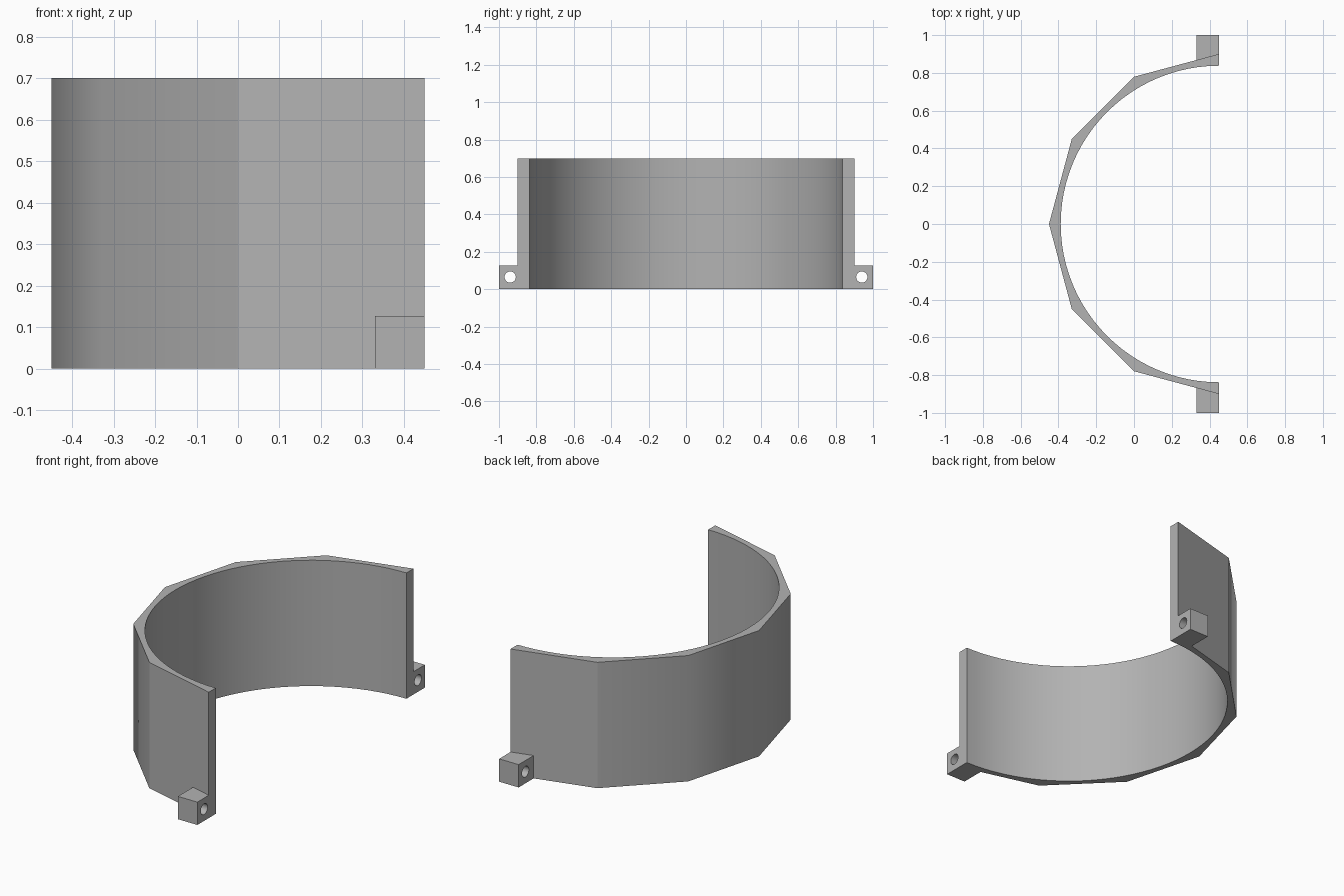
import bpy
import bmesh
from math import cos, sin, pi, radians

cube = bpy.data.objects.get("Cube")
if cube:
    bpy.data.objects.remove(cube, do_unlink=True)

AXIS_X = 0.45      # centre of the arc, also the plane of the open ends
OUTER_R, INNER_R = 0.9, 0.838
HEIGHT, LUG_HEIGHT = 0.7, 0.127
LUG_X = 0.33

grey = bpy.data.materials.new("plain grey")
grey.use_nodes = True
colour = (0.45, 0.45, 0.45, 1)
grey.diffuse_color = colour
grey.node_tree.nodes["Principled BSDF"].inputs["Base Color"].default_value = colour


def arc(radius, steps):
    """Points of the half circle that bulges towards -x."""
    angles = [pi / 2 + pi * i / steps for i in range(steps + 1)]
    return [(AXIS_X + radius * cos(a), radius * sin(a)) for a in angles]


def prism(name, outline, height):
    """Extrude a plan outline upwards from the ground."""
    bm = bmesh.new()
    base = bm.faces.new([bm.verts.new((x, y, 0)) for x, y in outline])
    top = bmesh.ops.extrude_face_region(bm, geom=[base])["geom"]
    verts = [g for g in top if isinstance(g, bmesh.types.BMVert)]
    bmesh.ops.translate(bm, verts=verts, vec=(0, 0, height))
    bmesh.ops.recalc_face_normals(bm, faces=bm.faces)
    mesh = bpy.data.meshes.new(name)
    bm.to_mesh(mesh)
    bm.free()
    mesh.materials.append(grey)
    obj = bpy.data.objects.new(name, mesh)
    bpy.context.collection.objects.link(obj)
    return obj


def make_active(obj):
    bpy.ops.object.select_all(action='DESELECT')
    obj.select_set(True)
    bpy.context.view_layer.objects.active = obj


# Half ring: faceted outside, round inside
band = prism("half_ring_band", arc(OUTER_R, 6) + arc(INNER_R, 48)[::-1], HEIGHT)
bm = bmesh.new()
bm.from_mesh(band.data)
for face in bm.faces:
    face.smooth = True
for edge in bm.edges:
    # the three rear corners blend softly, the other corners stay crisp
    rear = all(v.co.x < -0.1 for v in edge.verts)
    limit = radians(40 if rear else 25)
    edge.smooth = edge.calc_face_angle(0) < limit
bm.to_mesh(band.data)
bm.free()

# Drilled lugs at both ends, seated against the outer facets
seat_y = OUTER_R - (AXIS_X - LUG_X) * (1 - cos(pi / 6)) / sin(pi / 6)
for side, label in ((-1, "front"), (1, "back")):
    plan = [(LUG_X, side * seat_y), (AXIS_X, side * OUTER_R),
            (AXIS_X, side * 1.0), (LUG_X, side * 1.0)]
    lug = prism(label + "_lug", plan, LUG_HEIGHT)
    bpy.ops.mesh.primitive_cylinder_add(
        vertices=32, radius=0.03, depth=0.4,
        location=(0.39, side * 0.94, 0.065), rotation=(0, pi / 2, 0))
    drill = bpy.context.object
    drill.hide_render = True
    drill.data.materials.append(grey)
    cut = lug.modifiers.new("hole", 'BOOLEAN')
    cut.operation = 'DIFFERENCE'
    cut.object = drill
    make_active(lug)
    bpy.ops.object.modifier_apply(modifier=cut.name)
    bpy.data.objects.remove(drill, do_unlink=True)
    bpy.ops.object.shade_smooth_by_angle(angle=radians(30))
